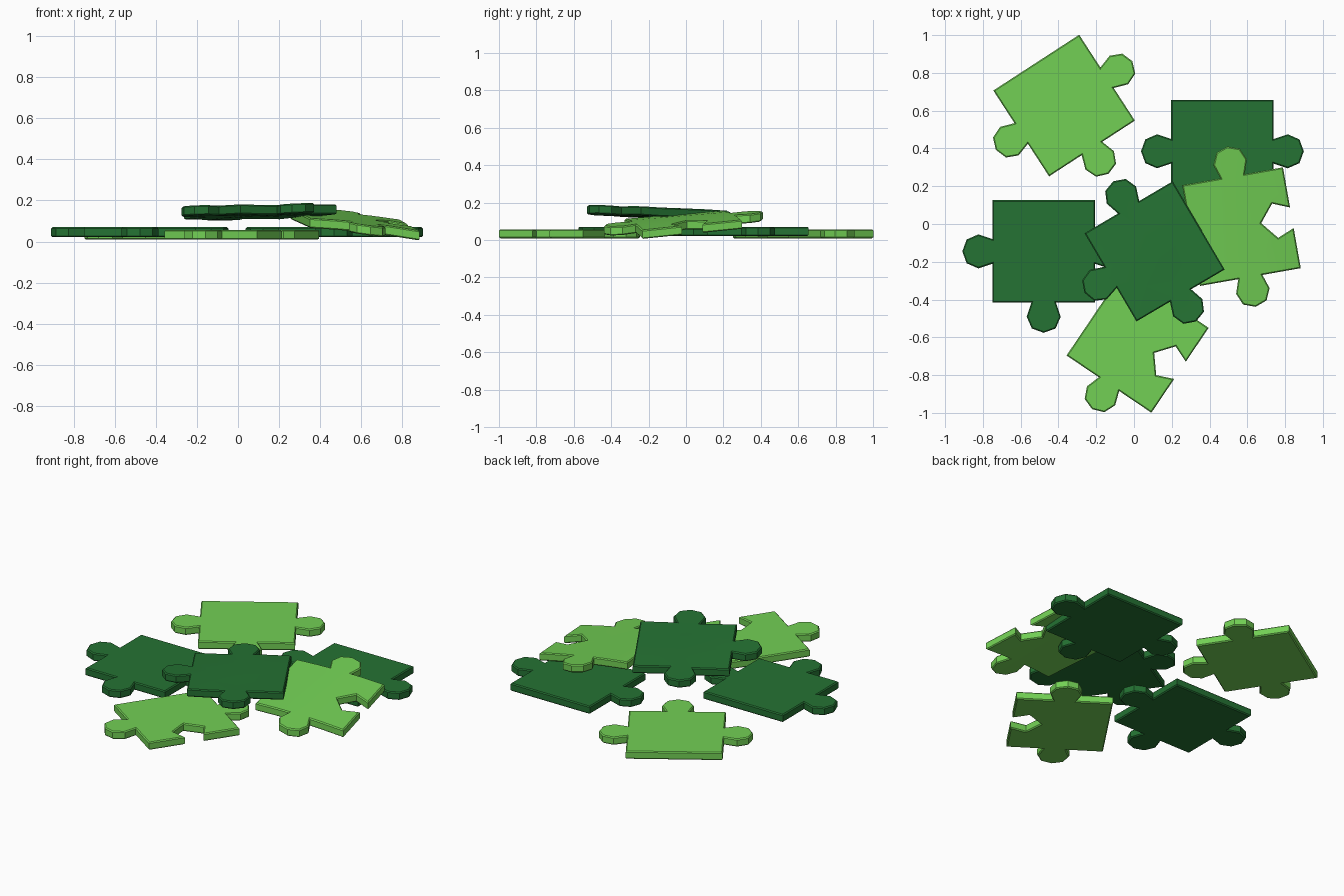
import bpy, bmesh, math
from mathutils import Vector, Matrix

if "Cube" in bpy.data.objects:
    bpy.data.objects.remove(bpy.data.objects["Cube"])

HALF = 0.271       # half side of the square body
THICK = 0.048
TAB = [(-.065, 0), (-.09, .075), (-.063, .137), (0, .16),
       (.063, .137), (.09, .075), (.065, 0)]
SOCKET = [(-.055, 0), (-.092, -.09), (0, -.165), (.092, -.09), (.055, 0)]


def material(name, color):
    m = bpy.data.materials.new(name)
    m.diffuse_color = color
    m.use_nodes = True
    m.node_tree.nodes["Principled BSDF"].inputs["Base Color"].default_value = m.diffuse_color
    return m


LIGHT = material("light_green", (0.17, 0.63, 0.09, 1))
DARK = material("dark_green", (0.018, 0.17, 0.033, 1))


def outline(edges):
    """Walk the four sides (+x, +y, -x, -y) counter-clockwise."""
    pts = []
    for i, kind in enumerate(edges):
        rot = Matrix.Rotation(i * math.pi / 2, 2)
        side = [(-HALF, 0)] + {"tab": TAB, "socket": SOCKET, "flat": []}[kind]
        pts += [rot @ Vector((HALF + out, t)) for t, out in side]
    return pts


def piece(name, edges, mat, center, angle, height):
    bm = bmesh.new()
    # extruded outline
    base = bm.faces.new([bm.verts.new((p.x, p.y, 0)) for p in outline(edges)])
    top = bmesh.ops.extrude_face_region(bm, geom=[base])
    up = [g for g in top["geom"] if isinstance(g, bmesh.types.BMVert)]
    bmesh.ops.translate(bm, verts=up, vec=(0, 0, THICK))
    bmesh.ops.recalc_face_normals(bm, faces=bm.faces)
    # softened rims
    rims = [e for e in bm.edges if abs(e.verts[0].co.z - e.verts[1].co.z) < 1e-6]
    bmesh.ops.bevel(bm, geom=rims, offset=0.006, segments=1, affect='EDGES',
                    profile=0.5, clamp_overlap=True)
    # cuts that let the sheet bend
    for axis in ((1, 0, 0), (0, 1, 0)):
        for k in (-0.27, -0.135, 0.003, 0.135, 0.27):
            bmesh.ops.bisect_plane(bm, geom=bm.verts[:] + bm.edges[:] + bm.faces[:],
                                   plane_co=Vector(axis) * k, plane_no=axis)
    bm.transform(Matrix.Translation((*center, 0)) @ Matrix.Rotation(math.radians(angle), 4, 'Z'))
    for v in bm.verts:
        v.co.z += height(v.co.x, v.co.y)
    me = bpy.data.meshes.new(name)
    bm.to_mesh(me)
    bm.free()
    ob = bpy.data.objects.new(name, me)
    bpy.context.collection.objects.link(ob)
    me.materials.append(mat)
    bpy.context.view_layer.objects.active = ob
    ob.select_set(True)
    bpy.ops.object.shade_smooth_by_angle(angle=math.radians(30))
    ob.select_set(False)


THREE_TABS = ("tab", "flat", "tab", "tab")
TWO_TABS = ("socket", "tab", "flat", "tab")


def low(x, y):
    return 0.009


def raised(x, y):
    return 0.022


def leaning(x, y):
    u = x - 0.57
    return 0.069 - 0.115 * u + 0.07 * y - 0.12 * u * u


def resting(x, y):
    return 0.113 + 0.02 * x - 0.04 * y + 0.004 * math.sin(9 * x) * math.cos(7 * y)


# flat pieces on the ground
piece("back_left_piece", THREE_TABS, LIGHT, (-0.37, 0.627), 33, low)
piece("front_piece", TWO_TABS, LIGHT, (0.019, -0.623), -34, low)
piece("left_piece", THREE_TABS, DARK, (-0.478, -0.145), 0, raised)
piece("back_right_piece", THREE_TABS, DARK, (0.468, 0.385), 0, raised)
# pieces lying on the others
piece("right_leaning_piece", TWO_TABS, LIGHT, (0.569, -0.014), 10, leaning)
piece("center_top_piece", THREE_TABS, DARK, (0.109, -0.145), -59.5, resting)
